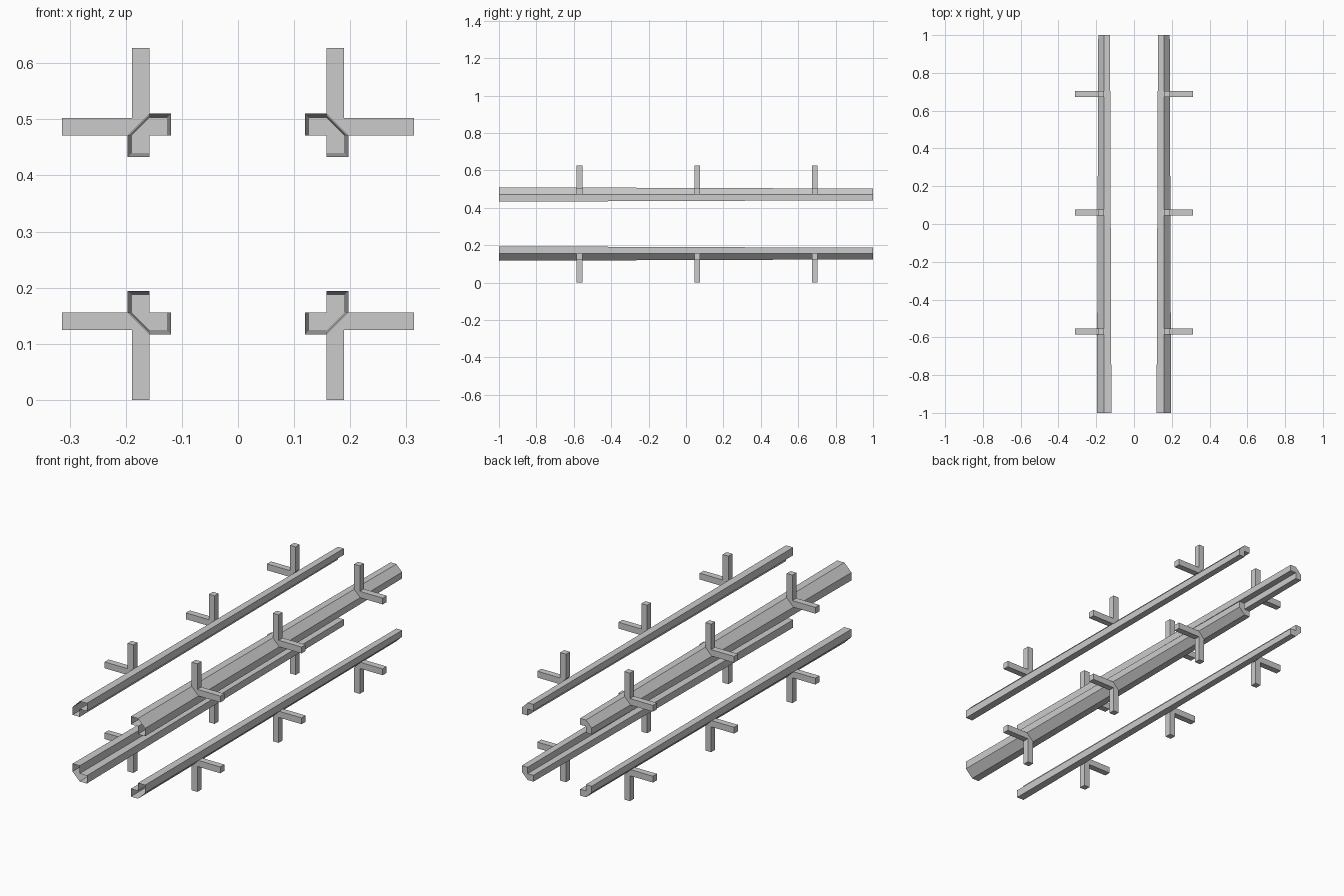
import bpy, bmesh

if "Cube" in bpy.data.objects:
    bpy.data.objects.remove(bpy.data.objects["Cube"])

MID = 0.3135           # half height, also half width
C = 0.158              # inner corner of each rail, measured from the centre axis
R = 0.0385             # rail leg size at the open front end
TAPER = 0.81           # back end size relative to front
T = 0.031              # peg thickness
PEG_Y = (-0.569, 0.06, 0.688)

# Chamfered L section, relative to the corner (positive = outward)
RAIL = [(0, 0), (-1, 0), (-1, 1), (0, 1), (1, 0), (1, -1), (0, -1)]
# Forked peg: two square arms meeting on the chamfer
L = MID - C
PEG = [(L, 0), (L, T), (T, T), (T, L), (0, L), (0, R * 0.9), (R * 0.9, 0)]


def loft(name, front, back, y0, y1, sx, sz, open_front=False):
    """Join two matching sections, mirrored into the quadrant sx, sz."""
    bm = bmesh.new()
    rings = [[bm.verts.new((sx * (C + u), y, MID + sz * (C + v))) for u, v in pts]
             for pts, y in ((front, y0), (back, y1))]
    n = len(front)
    for i in range(n):
        j = (i + 1) % n
        bm.faces.new((rings[0][i], rings[0][j], rings[1][j], rings[1][i]))
    cap = bm.faces.new(rings[0])
    bm.faces.new(rings[1])
    bmesh.ops.recalc_face_normals(bm, faces=bm.faces)
    if open_front:
        bmesh.ops.delete(bm, geom=[cap], context='FACES_ONLY')
    mesh = bpy.data.meshes.new(name)
    bm.to_mesh(mesh)
    bm.free()
    bpy.context.collection.objects.link(bpy.data.objects.new(name, mesh))


for sx, side in ((-1, "left"), (1, "right")):
    for sz, level in ((-1, "lower"), (1, "upper")):
        # Tapered hollow rail, open at the front
        loft(f"{level}_{side}_rail",
             [(u * R, v * R) for u, v in RAIL],
             [(u * R * TAPER, v * R * TAPER) for u, v in RAIL],
             -1, 1, sx, sz, open_front=True)
        # Forked pegs along the rail
        for k, y in enumerate(PEG_Y, 1):
            loft(f"{level}_{side}_peg_{k}", PEG, PEG, y - T / 2, y + T / 2, sx, sz)
